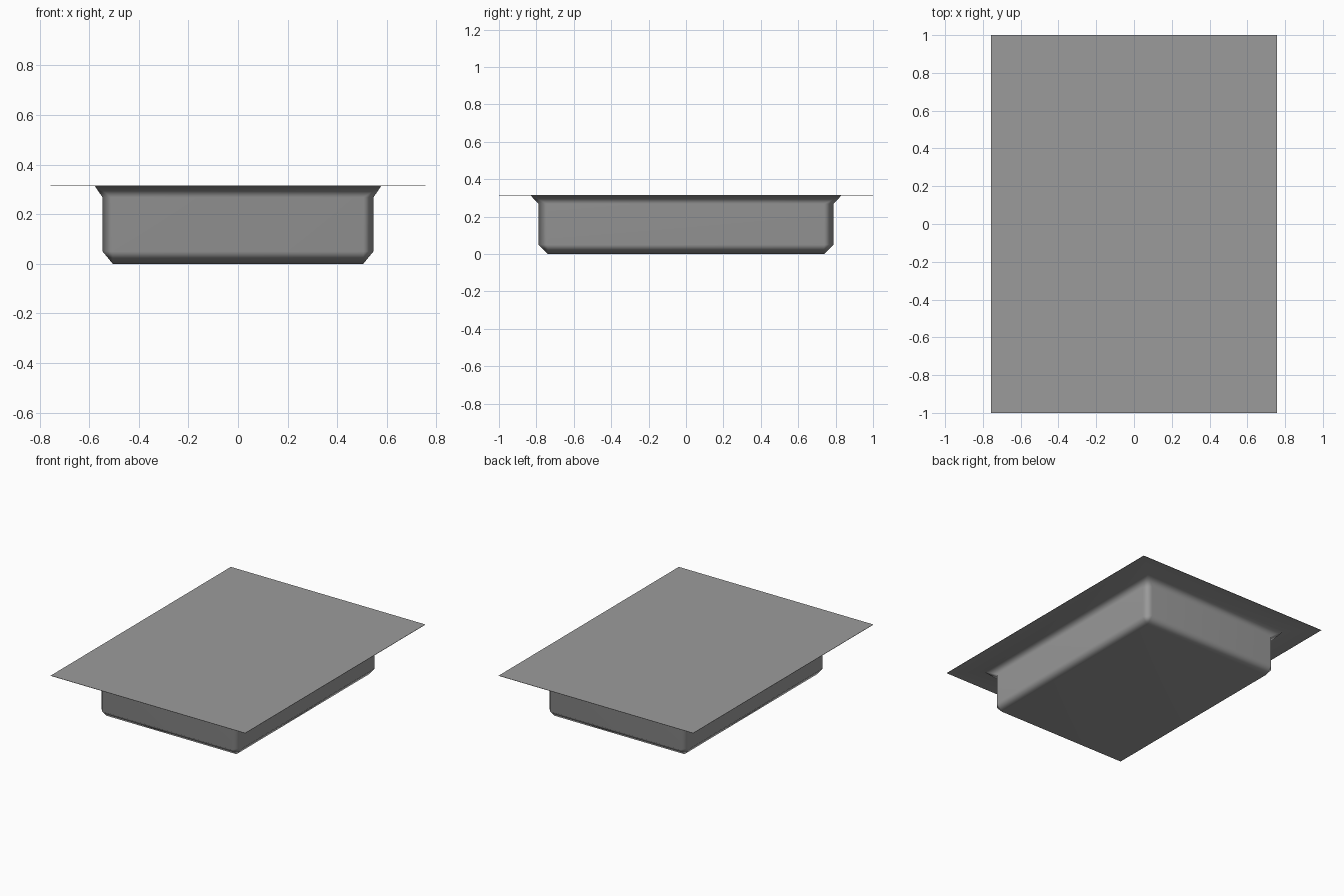
import bpy, bmesh, math

cube = bpy.data.objects.get("Cube")
if cube:
    bpy.data.objects.remove(cube, do_unlink=True)

grey = bpy.data.materials.new("mid_grey")
grey.use_nodes = True
colour = (0.33, 0.33, 0.33, 1)
grey.diffuse_color = colour
grey.node_tree.nodes["Principled BSDF"].inputs["Base Color"].default_value = colour

CORNERS = [(1, 1), (-1, 1), (-1, -1), (1, -1)]
TOP = 0.315
bm = bmesh.new()


def rect(x, y, z):
    """Four corner vertices, counter-clockwise."""
    return [bm.verts.new((sx * x, sy * y, z)) for sx, sy in CORNERS]


def cut_rect(x, y, cx, cy, z):
    """Rectangle with cut corners: two vertices per corner, counter-clockwise."""
    ring = []
    for sx, sy in CORNERS:
        pair = [(sx * x, sy * (y - cy), z), (sx * (x - cx), sy * y, z)]
        if sx * sy < 0:
            pair.reverse()
        ring += [bm.verts.new(p) for p in pair]
    return ring


def bridge(lower, upper):
    """Join two rings of equal size."""
    n = len(lower)
    for i in range(n):
        j = (i + 1) % n
        bm.faces.new((lower[i], lower[j], upper[j], upper[i]))


def bridge_corners(quad, octo):
    """Join a sharp rectangle to a cut one: sloped sides and corner triangles."""
    for i in range(4):
        a, b, c = octo[2 * i], octo[2 * i + 1], octo[(2 * i + 2) % 8]
        bm.faces.new((quad[i], a, b))
        bm.faces.new((quad[i], b, c, quad[(i + 1) % 4]))


# Basin: floor, chamfer, walls with cut corners, flare under the lid
floor = rect(0.505, 0.738, 0)
wall_low = cut_rect(0.546, 0.788, 0.041, 0.05, 0.05)
wall_high = cut_rect(0.546, 0.788, 0.041, 0.05, 0.268)
flare = rect(0.577, 0.831, TOP - 0.002)
bm.faces.new(floor)
bridge_corners(floor, wall_low)
bridge(wall_low, wall_high)
bridge_corners(flare, wall_high)

# Thin flat lid overhanging the basin
lid_under = rect(0.756, 1.0, TOP - 0.002)
lid_top = rect(0.756, 1.0, TOP)
bridge(flare, lid_under)
bridge(lid_under, lid_top)
bm.faces.new(lid_top)
bmesh.ops.recalc_face_normals(bm, faces=bm.faces)

mesh = bpy.data.meshes.new("lidded_basin")
bm.to_mesh(mesh)
bm.free()
mesh.materials.append(grey)
basin = bpy.data.objects.new("lidded_basin", mesh)
bpy.context.collection.objects.link(basin)

# Soft shading across the chamfers, flat large faces, crisp lid edge
bpy.ops.object.select_all(action='DESELECT')
basin.select_set(True)
bpy.context.view_layer.objects.active = basin
bpy.ops.object.shade_smooth_by_angle(angle=math.radians(70))
weighted = basin.modifiers.new("weighted_normals", 'WEIGHTED_NORMAL')
weighted.keep_sharp = True
